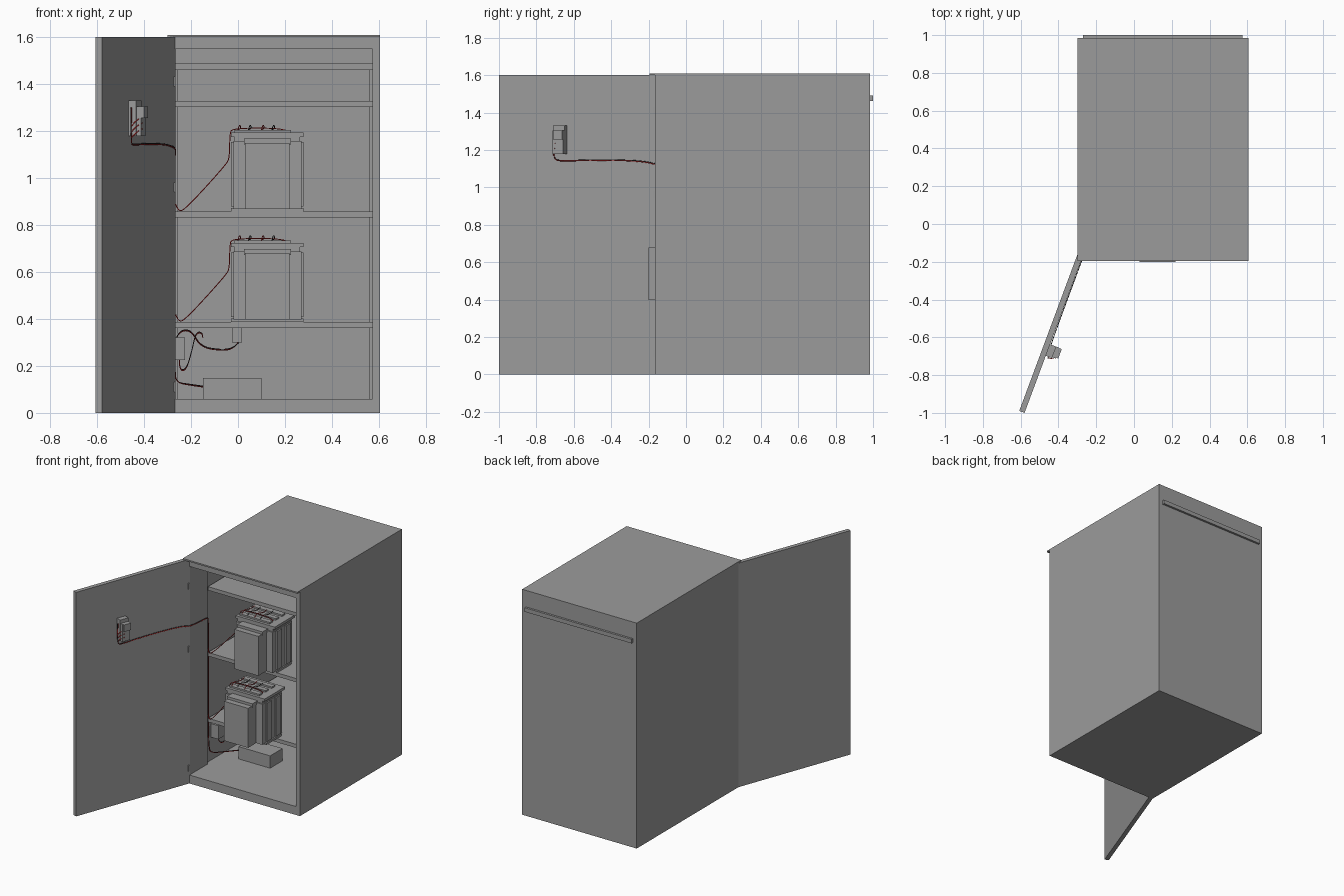
import bpy, bmesh, math
from mathutils import Matrix, Vector

# door frame: local -y runs along the open door, local +x is its inner face
DOOR = Matrix.Translation((-0.286, -0.168, 0)) @ Matrix.Rotation(math.radians(-20.4), 4, 'Z')


def material(name, rgba):
    m = bpy.data.materials.new(name)
    m.diffuse_color = rgba
    return m


grey = material("dark_grey_steel", (0.33, 0.33, 0.33, 1))
red = material("red_wire", (0.6, 0.02, 0.02, 1))
black = material("black_wire", (0.03, 0.03, 0.03, 1))


def box(name, x, y, z, matrix=None):
    """Box spanning the (min, max) pairs x, y, z."""
    bm = bmesh.new()
    bmesh.ops.create_cube(bm, size=1)
    for v in bm.verts:
        v.co = Vector([(a + b) / 2 + c * (b - a) for (a, b), c in zip((x, y, z), v.co)])
    me = bpy.data.meshes.new(name)
    bm.to_mesh(me)
    bm.free()
    me.materials.append(grey)
    ob = bpy.data.objects.new(name, me)
    if matrix:
        ob.matrix_world = matrix
    bpy.context.collection.objects.link(ob)


def wire(name, points, mat=red, r=0.002, matrix=None):
    """Thin round wire following the control points."""
    cu = bpy.data.curves.new(name, 'CURVE')
    cu.dimensions = '3D'
    cu.bevel_depth, cu.bevel_resolution, cu.resolution_u = r, 1, 5
    s = cu.splines.new('NURBS')
    s.points.add(len(points) - 1)
    for p, co in zip(s.points, points):
        p.co = (*co, 1)
    s.order_u, s.use_endpoint_u = 3, True
    cu.materials.append(mat)
    ob = bpy.data.objects.new(name, cu)
    if matrix:
        ob.matrix_world = matrix
    bpy.context.collection.objects.link(ob)


# cabinet shell
F, B = -0.165, 0.985
box("left_wall", (-0.3, -0.285), (F, B), (0, 1.6))
box("right_wall", (0.59, 0.605), (F, B), (0, 1.6))
box("floor", (-0.285, 0.59), (F, B), (0, 0.06))
box("ceiling", (-0.285, 0.59), (F, B), (1.55, 1.6))
box("back_wall", (-0.285, 0.59), (B - 0.02, B), (0.06, 1.55))
box("roof", (-0.3, 0.605), (-0.195, B), (1.6, 1.61))
box("rear_strip", (-0.27, 0.575), (B, 1.0), (1.463, 1.492))

# door jambs, inner frame and shelves
for name, x in (("left_jamb", (-0.285, -0.268)), ("right_jamb", (0.573, 0.59))):
    box(name, x, (F, 0.04), (0.06, 1.55))
for y in (0.04, 0.9):
    box("top_crossbar", (-0.255, 0.56), (y, y + 0.03), (1.46, 1.49))
for x in (-0.275, 0.56):
    box("top_side_rail", (x, x + 0.02), (0.04, 0.93), (1.46, 1.49))
    box("rear_post", (x, x + 0.02), (0.9, 0.93), (0.06, 1.46))
for z in (0.362, 0.832, 1.302):
    box("shelf", (-0.266, 0.573), (0.04, 0.93), (z, z + 0.026))

# open door, hinges and control box on its inner face
box("door", (-0.015, 0.015), (-0.882, 0.015), (0, 1.6), DOOR)
for z in (0.09, 0.94, 1.39):
    box("hinge", (-0.274, -0.266), (-0.176, -0.16), (z, z + 0.042))
box("control_box", (0.015, 0.05), (-0.56, -0.495), (1.18, 1.33), DOOR)
box("control_box_face", (0.05, 0.07), (-0.555, -0.495), (1.18, 1.305), DOOR)
box("control_knob", (0.07, 0.082), (-0.55, -0.497), (1.255, 1.305), DOOR)


def power_unit(z, y):
    """Wound power unit on a shelf: z is its base, y its front face."""
    def part(name, x, dy, dz):
        box(name, x, (y + dy[0], y + dy[1]), (z + dz[0], z + dz[1]))
    part("unit_front_block", (0.03, 0.22), (0, 0.12), (0.01, 0.292))
    part("unit_front_cap", (0.025, 0.225), (0.04, 0.12), (0.285, 0.31))
    part("unit_core", (-0.02, 0.27), (0.09, 0.31), (0.01, 0.3))
    for x in (-0.03, 0.265):
        for d in (0.13, 0.23):
            part("unit_side_bracket", (x, x + 0.015), (d, d + 0.05), (0.02, 0.295))
    part("unit_base", (-0.03, 0.28), (0.12, 0.29), (0, 0.014))
    part("unit_top_plate", (-0.015, 0.265), (0.1, 0.31), (0.295, 0.318))
    part("unit_terminal_bed", (-0.03, 0.28), (0.1, 0.33), (0.318, 0.336))
    for d in (0.12, 0.19, 0.26):
        part("terminal_strip", (-0.015, 0.225), (d, d + 0.035), (0.33, 0.347))
    # short loops on the terminals and the cable down to the jamb
    for i, x in enumerate((0.0, 0.045, 0.1, 0.145)):
        wire("terminal_lead", [(x, y + 0.13, z + 0.345), (x + 0.005, y + 0.15, z + 0.375),
                               (x + 0.015, y + 0.2, z + 0.352), (x, y + 0.27, z + 0.349)],
             red if i % 2 == 0 else black)
    for o, mat in ((0, red), (0.004, black)):
        wire("unit_cable", [(0.22, y + 0.17, z + 0.335), (0.21, y + 0.17 + o, z + 0.355),
                            (-0.025, y + 0.17 + o, z + 0.355), (-0.035, y + 0.15 + o, z + 0.33),
                            (-0.036, y + 0.14 + o, z + 0.23), (-0.05, y + 0.14 + o, z + 0.2),
                            (-0.225, 0.03 + o, z + 0.008), (-0.255, 0.03 + o, z),
                            (-0.265, 0.045 + o, z + 0.03)], mat)


power_unit(0.388, -0.2)
power_unit(0.858, -0.085)

# small devices in the lower bay
box("floor_box", (-0.15, 0.1), (0.22, 0.36), (0.06, 0.148))
box("wall_relay", (-0.285, -0.225), (0.1, 0.19), (0.225, 0.322))
box("shelf_sensor", (-0.025, 0.016), (0.48, 0.53), (0.3, 0.362))

# wiring harness: door run, jamb run and lower bay leads
for o, mat in ((0, red), (0.004, black)):
    wire("door_cable", [(0.03, -0.562 - o, 1.3), (0.03, -0.565 - o, 1.22), (0.03, -0.562, 1.145 + o),
                        (0.02, -0.52, 1.14 + o), (0.018, -0.3, 1.145 + o), (0.018, -0.05, 1.14 + o),
                        (0.018, 0.0, 1.125 + o)], mat, matrix=DOOR)
    wire("jamb_cable", [(-0.269, -0.174, 1.125 + o), (-0.265, -0.13, 1.115 + o),
                        (-0.265, 0.04, 1.11 + o), (-0.27, 0.05 + o, 1.08), (-0.27, 0.05 + o, 0.6),
                        (-0.27, 0.05 + o, 0.17), (-0.26, 0.07 + o, 0.13), (-0.22, 0.14, 0.12 + o),
                        (-0.15, 0.25, 0.11 + o)], mat)
    wire("sensor_cable", [(-0.262, 0.12, 0.32), (-0.25, 0.15, 0.347 + o), (-0.2, 0.2, 0.352 + o),
                          (-0.16, 0.28, 0.28 + o), (-0.08, 0.4, 0.265 + o), (-0.02, 0.48, 0.27 + o),
                          (0.0 + o, 0.5, 0.3)], mat)
    wire("relay_cable", [(-0.25, 0.13, 0.225), (-0.25, 0.14, 0.18 + o), (-0.22, 0.16, 0.18 + o),
                         (-0.195, 0.2, 0.27), (-0.18, 0.22, 0.34 + o), (-0.15, 0.24, 0.34 + o),
                         (-0.15, 0.25, 0.32)], mat)
for z in (1.2, 1.225, 1.25):
    wire("control_lead", [(0.03, -0.564, z - 0.03), (0.055, -0.568, z), (0.072, -0.54, z + 0.01)],
         matrix=DOOR)
